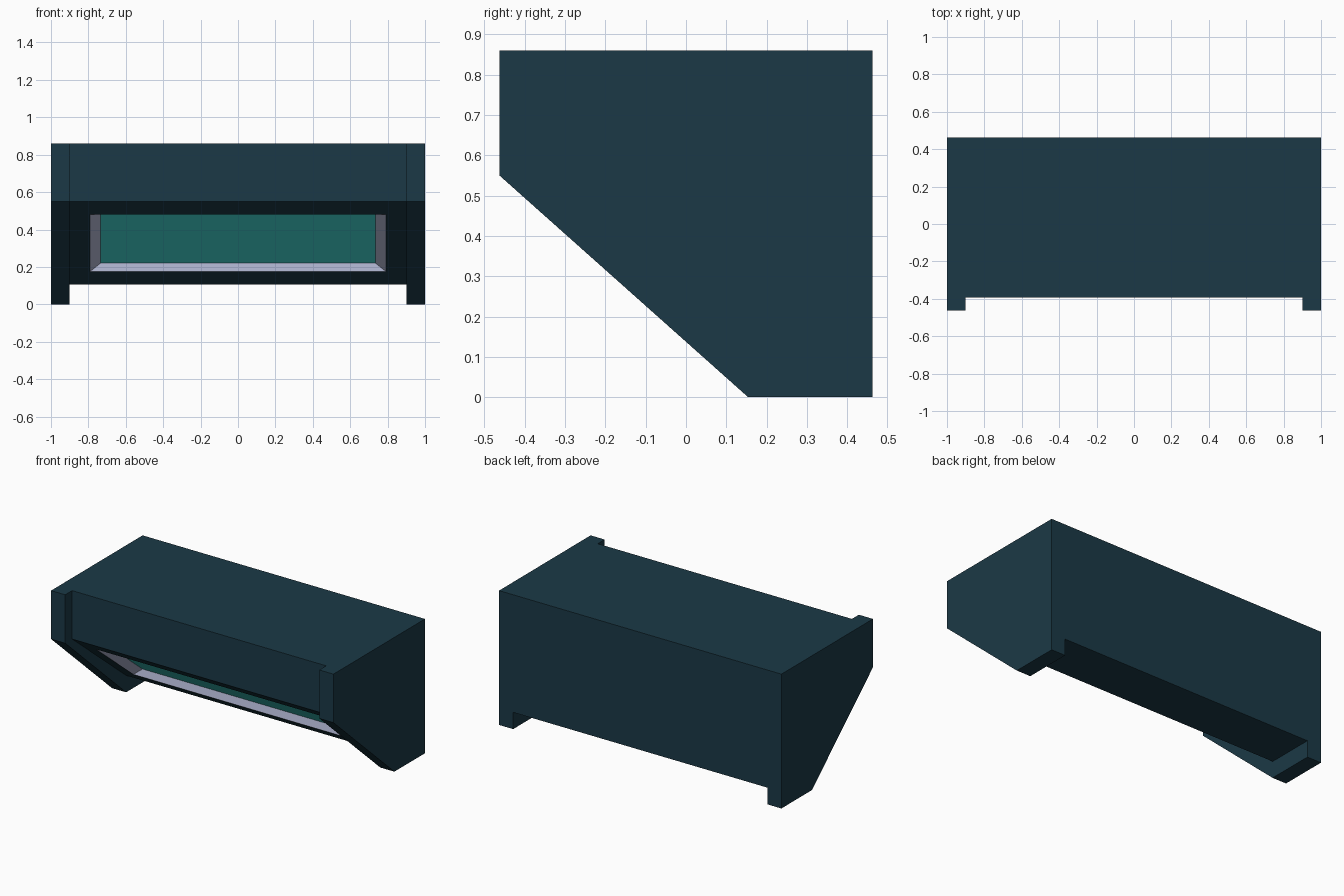
import bpy, bmesh
from mathutils import Vector, Matrix

cube = bpy.data.objects.get("Cube")
if cube:
    bpy.data.objects.remove(cube, do_unlink=True)


def material(name, rgb):
    # Convert 0-255 display values to linear
    lin = [((c / 255 + 0.055) / 1.055) ** 2.4 for c in rgb]
    mat = bpy.data.materials.new(name)
    mat.use_nodes = True
    mat.diffuse_color = (*lin, 1)
    mat.node_tree.nodes["Principled BSDF"].inputs["Base Color"].default_value = (*lin, 1)
    return mat


navy = material("dark slate blue", (27, 57, 70))
lilac = material("pale lilac", (170, 175, 202))
teal = material("teal glass", (70, 224, 219))


def prism(profile, x0, x1):
    """Extrude a (y, z) side profile from x0 to x1."""
    bm = bmesh.new()
    face = bm.faces.new([bm.verts.new((x0, y, z)) for y, z in profile])
    ext = bmesh.ops.extrude_face_region(bm, geom=[face])["geom"]
    bmesh.ops.translate(bm, vec=(x1 - x0, 0, 0),
                        verts=[v for v in ext if isinstance(v, bmesh.types.BMVert)])
    bmesh.ops.recalc_face_normals(bm, faces=bm.faces)
    return bm


def finish(bm, name, mats):
    mesh = bpy.data.meshes.new(name)
    bm.to_mesh(mesh)
    bm.free()
    for m in mats:
        mesh.materials.append(m)
    obj = bpy.data.objects.new(name, mesh)
    bpy.context.collection.objects.link(obj)
    return obj


BACK, TOP, LIP = 0.463, 0.86, 0.55

# Side panels
panel = [(-BACK, TOP), (BACK, TOP), (BACK, 0), (0.154, 0), (-BACK, LIP)]
for side, x in (("right", -1.0), ("left", 0.9)):
    finish(prism(panel, x, x + 0.1), side + "_side_panel", [navy])

# Cabinet body between the panels
body = prism([(-0.393, TOP), (BACK, TOP), (BACK, 0.107), (0.155, 0.107), (-0.393, LIP)], -0.9, 0.9)
slope = next(f for f in body.faces if f.normal.y < -0.1 and f.normal.z < -0.1)

# Tapered window recess in the sloping face
bmesh.ops.inset_region(body, faces=[slope], thickness=0.11, use_even_offset=True)
normal = slope.normal.copy()
glass = bmesh.ops.extrude_discrete_faces(body, faces=[slope])["faces"][0]
center = glass.calc_center_median()
bmesh.ops.scale(body, vec=Vector((0.93, 0.93, 0.93)), verts=glass.verts,
                space=Matrix.Translation(-center))
bmesh.ops.translate(body, vec=normal * -0.043, verts=glass.verts)
glass.material_index = 2
for edge in glass.edges:
    for f in edge.link_faces:
        if f != glass:
            f.material_index = 1
body.normal_update()
finish(body, "cabinet_body", [navy, lilac, teal])
